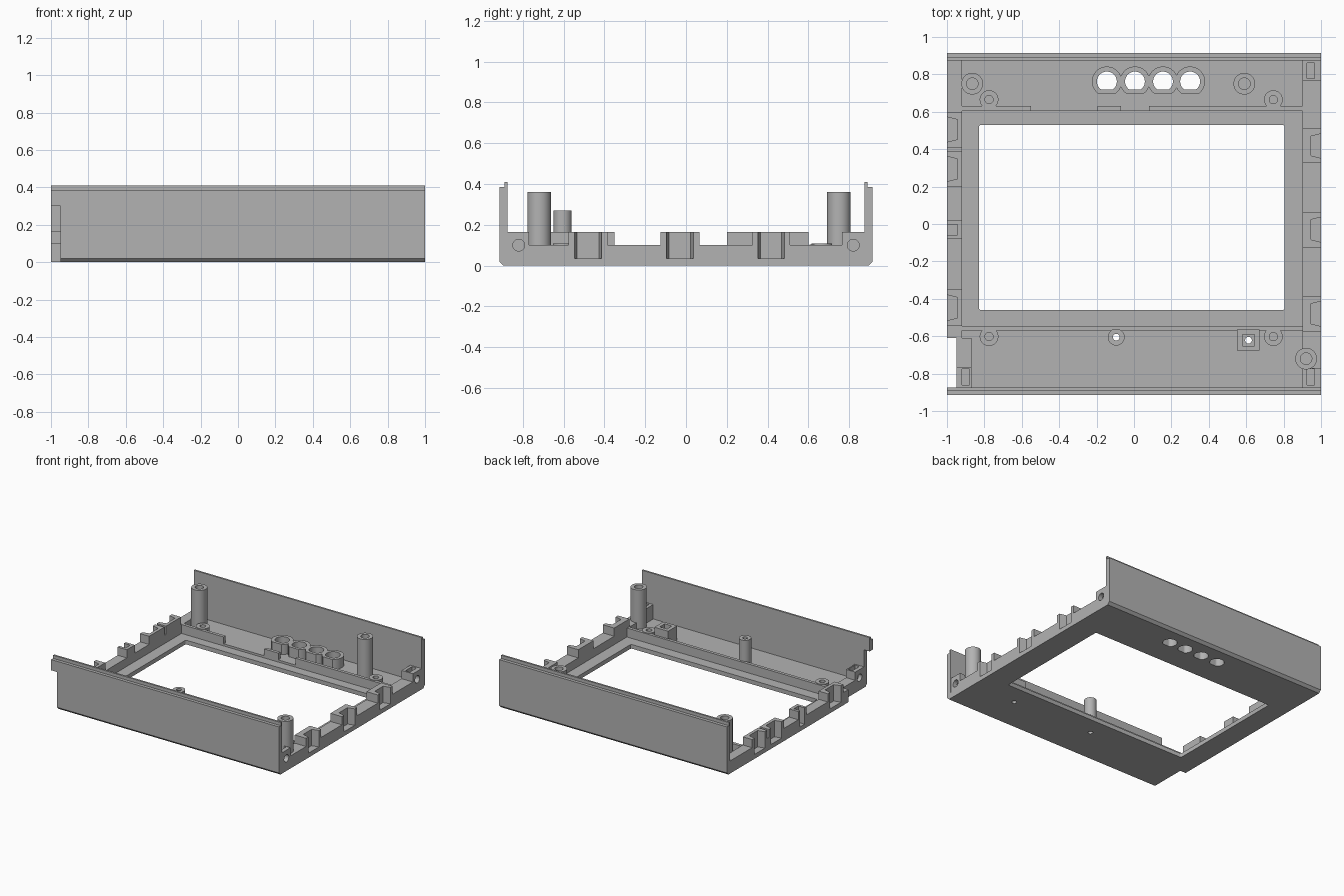
import bpy, bmesh
from math import cos, sin, tau, radians

old = bpy.data.objects.get("Cube")
if old:
    bpy.data.objects.remove(old, do_unlink=True)

grey = bpy.data.materials.new("plain grey plastic")
grey.use_nodes = True
grey.diffuse_color = (0.45, 0.45, 0.45, 1)
grey.node_tree.nodes["Principled BSDF"].inputs["Base Color"].default_value = (0.45, 0.45, 0.45, 1)
parts = []


def prism(name, pts, lo, hi, axis="z", cutter=False):
    """Extrude a 2D outline along z (points are x, y) or x (points are y, z)."""
    bm = bmesh.new()
    place = (lambda a, b: (a, b, lo)) if axis == "z" else (lambda a, b: (lo, a, b))
    face = bm.faces.new([bm.verts.new(place(a, b)) for a, b in pts])
    new = bmesh.ops.extrude_face_region(bm, geom=[face])["geom"]
    step = (0, 0, hi - lo) if axis == "z" else (hi - lo, 0, 0)
    bmesh.ops.translate(bm, vec=step, verts=[v for v in new if isinstance(v, bmesh.types.BMVert)])
    bmesh.ops.recalc_face_normals(bm, faces=bm.faces)
    mesh = bpy.data.meshes.new(name)
    bm.to_mesh(mesh)
    bm.free()
    mesh.materials.append(grey)
    ob = bpy.data.objects.new(name, mesh)
    bpy.context.collection.objects.link(ob)
    ob.hide_render = cutter
    if not cutter:
        parts.append(ob)
    return ob


def box(name, x0, x1, y0, y1, z0, z1, cutter=False):
    return prism(name, [(x0, y0), (x1, y0), (x1, y1), (x0, y1)], z0, z1, "z", cutter)


def circle(a, b, r, n=32, flat=1):
    return [(a + r * cos(tau * (i + .5) / n), b + max(r * sin(tau * (i + .5) / n), -flat)) for i in range(n)]


def cut(targets, cutters):
    """Subtract the cutters from every target, then remove the cutters."""
    for ob in targets:
        for c in cutters:
            m = ob.modifiers.new("cut", "BOOLEAN")
            m.operation, m.solver, m.object = "DIFFERENCE", "EXACT", c
        dg = bpy.context.evaluated_depsgraph_get()
        mesh = bpy.data.meshes.new_from_object(ob.evaluated_get(dg))
        ob.modifiers.clear()
        ob.data = mesh
    for c in cutters:
        bpy.data.objects.remove(c, do_unlink=True)


FLOOR, RAIL, TAB = 0.05, 0.10, 0.165

# Floor with front and back walls, chamfered below and stepped at the top
half = [(.895, 0), (.915, .02), (.915, .385), (.89, .385), (.89, .41), (.875, .41), (.875, FLOOR)]
shell = prism("floor_and_walls", half + [(-y, z) for y, z in reversed(half)], -1, 1, "x")


# Castellated side rails, each outlined from its list of raised tabs
def rail(name, x0, x1, y0, y1, tabs):
    pts = [(y1, FLOOR), (y0, FLOOR), (y0, RAIL)]
    for a, b in tabs:
        pts += [(a, RAIL), (a, TAB), (b, TAB), (b, RAIL)]
    pts.append((y1, RAIL))
    clean = [p for i, p in enumerate(pts) if p != pts[i - 1]]
    return prism(name, clean, x0, x1, "x")


right_tabs = [(-.575, -.385), (-.125, .065), (.325, .51)]
left_tabs = [(-.545, -.35), (-.08, .02), (.2, .39), (.41, .6)]
right_rail = rail("right_rail", .9, 1, -.874, .874, [(-.874, -.77)] + right_tabs + [(.765, .874)])
left_rail = rail("left_rail", -1, -.92, -.61, .874, left_tabs)
left_front_rail = rail("left_front_rail", -.95, -.87, -.874, -.61, [(-.874, -.765)])

# Window, display recess and the notched corner
window = box("window_cutter", -.83, .805, -.46, .53, -.1, .3, True)
bev = window.modifiers.new("round", "BEVEL")
bev.width, bev.segments = .012, 3
recess = box("recess_cutter", -.92, .9, -.545, .605, .033, .3, True)
notch = box("notch_cutter", -1.1, -.95, -1, -.61, -.1, .3, True)
cut([shell], [window, recess, notch])

# Flared slots in the tabs
for tabs, side, ob in ((right_tabs, 1, right_rail), (left_tabs, -1, left_rail)):
    slots = []
    for a, b in tabs:
        mid, w = (a + b) / 2, (b - a) * .28
        f = 1 if b - a < .15 else 1.22
        slots.append(prism("slot_cutter", [(side * .945, mid - w), (side * 1.05, mid - w * f * f),
                                           (side * 1.05, mid + w * f * f), (side * .945, mid + w)],
                           .035, .3, "z", True))
    cut([shell, ob], slots)

# Nut pits and side screw holes in the corner blocks
cut([right_rail],
    [box("pit_cutter", .925, .965, y - .042, y + .042, .06, .3, True) for y in (-.818, .82)])
cut([right_rail],
    [prism("screw_cutter", circle(y, .1, .029, 24), .95, 1.1, "x", True) for y in (-.82, .82)])
cut([left_front_rail], [box("pit_cutter", -.92, -.88, -.86, -.775, .06, .3, True)])
cut([left_front_rail], [prism("screw_cutter", circle(-.82, .1, .029, 24), -1.1, -.9, "x", True)])

# Ribs that hold the display in front and behind
for name, x0, x1 in (("left", -.92, -.55), ("middle", -.195, -.07), ("right", .08, .9)):
    box("back_rib_" + name, x0, x1, .605, .63, .04, RAIL + .004)
box("front_rib", -.92, .9, -.57, -.545, .04, RAIL + .004)


# Round posts with a bored centre
def post(name, x, y, r, bore, top, bottom, through=False):
    ob = prism(name, circle(x, y, r), FLOOR - .01, top)
    hole = prism("bore_cutter", circle(x, y, bore, 24), -.1 if through else bottom, .6, "z", True)
    cut([ob, shell] if through else [ob], [hole])


for name, x, y in (("back_left", -.865, .75), ("back_right", .59, .75), ("front_right", .92, -.72)):
    post("tall_post_" + name, x, y, .058, .031, .36, .12)
for x in (-.775, .745):
    for y in (-.602, .665):
        post("display_screw_pad", x, y, .05, .022, .108, .06)
post("button_post", -.095, -.605, .045, .018, .27, 0, True)

# Square socket with a small light hole
socket = box("square_socket", .552, .672, -.677, -.563, FLOOR - .01, TAB)
cut([socket], [box("socket_cutter", .58, .644, -.652, -.59, .08, .3, True)])
cut([socket, shell], [prism("light_cutter", circle(.612, -.621, .018, 24), -.1, .3, "z", True)])

# Row of flat-sided collars around the back openings
for x in (-.145, .005, .155, .3):
    collar = prism("opening_collar", circle(x, .762, .08, 40, .068), FLOOR - .01, .13)
    hole = prism("opening_cutter", circle(x, .762, .053, 40, .044), -.1, .3, "z", True)
    cut([collar, shell], [hole])

# Smooth round walls, keep hard edges
for ob in parts:
    ob.data.polygons.foreach_set("use_smooth", [True] * len(ob.data.polygons))
    ob.data.set_sharp_from_angle(angle=radians(30))
